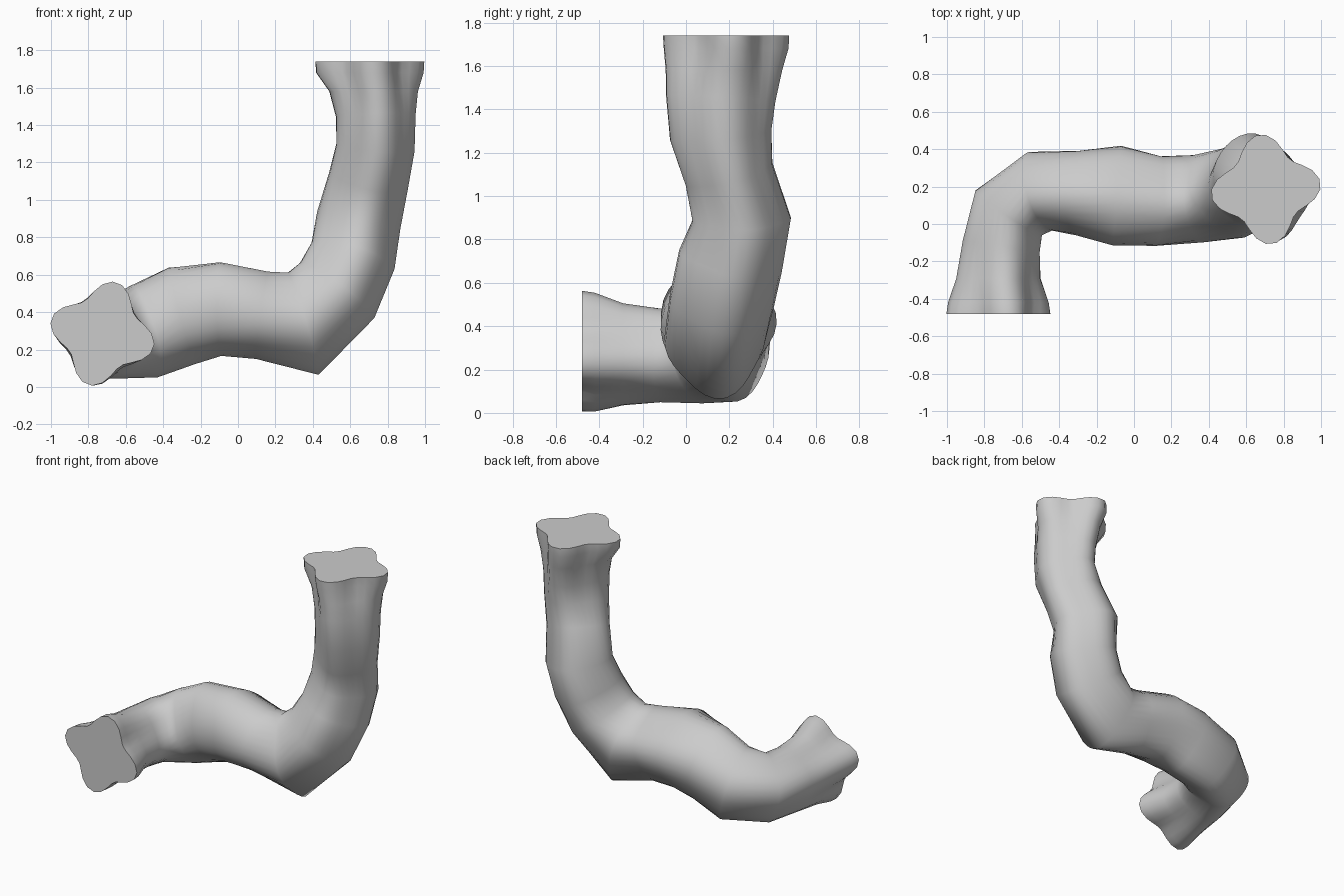
import bpy, bmesh
from math import cos, sin, pi, radians, exp
from mathutils import Vector

if "Cube" in bpy.data.objects:
    bpy.data.objects.remove(bpy.data.objects["Cube"])

SIDES = 32
# Path stations: centre x, y, z, half-width, half-height, lobe strength
STATIONS = [
    (-.725, -.48, .285, .285, .285, .18), (-.725, -.42, .28, .275, .28, .15),
    (-.725, -.29, .27, .23, .24, .09), (-.71, -.12, .265, .212, .22, .05),
    (-.67, .06, .265, .217, .225, .04), (-.50, .175, .297, .222, .26, .04),
    (-.30, .165, .38, .225, .27, .04), (-.09, .16, .412, .252, .248, .05),
    (.13, .13, .38, .235, .235, .05), (.345, .135, .35, .237, .275, .05),
    (.53, .165, .515, .245, .25, .05), (.615, .205, .70, .245, .235, .05),
    (.65, .255, .89, .228, .225, .06), (.70, .195, 1.1, .205, .215, .07),
    (.735, .16, 1.28, .237, .212, .07), (.737, .16, 1.45, .255, .215, .08),
    (.725, .175, 1.58, .272, .24, .12), (.705, .185, 1.68, .292, .292, .18),
    (.705, .185, 1.74, .295, .295, .18),
]
# Local knots: position, push, reach
KNOTS = [((.53, .36, 1.04), .08, .12), ((-.13, -.03, .55), .05, .14),
         ((.05, -.03, .5), .05, .14), ((-.13, .41, .35), .015, .15),
         ((-.15, -.02, .25), .03, .12), ((.37, .13, .09), .03, .15)]

centres = [Vector(s[:3]) for s in STATIONS]
n = len(centres)


def tangent(i):
    if i < 3:
        return Vector((0, 1, 0))
    if i > n - 4:
        return Vector((0, 0, 1))
    a = (centres[i] - centres[i - 1]).normalized()
    b = (centres[i + 1] - centres[i]).normalized()
    return (a + b).normalized()


# Lobed tube skinned along the path; the frame is level, then faces the front
bm = bmesh.new()
rings = []
for i, (s, c) in enumerate(zip(STATIONS, centres)):
    t = tangent(i)
    u = Vector((t.y, -t.x, 0)) if i < 7 else Vector((0, -1, 0))
    u = (u - t * u.dot(t)).normalized()
    v = u.cross(t)
    phase = radians(75 + 9 * i / (n - 1))
    ring = []
    for k in range(SIDES):
        ang = 2 * pi * k / SIDES
        r = (1 + s[5] * cos(4 * (ang - phase))) / (1 + s[5])
        p = c + u * (s[3] * r * cos(ang)) + v * (s[4] * r * sin(ang))
        out = (p - c).normalized()
        p += out * sum(push * exp(-((p - Vector(pos)).length / reach) ** 2)
                       for pos, push, reach in KNOTS)
        p.z = max(p.z, 0)
        ring.append(bm.verts.new(p))
    rings.append(ring)
for a, b in zip(rings, rings[1:]):
    for k in range(SIDES):
        j = (k + 1) % SIDES
        bm.faces.new((a[k], a[j], b[j], b[k]))

# Flat cut ends
bm.faces.new(rings[0][::-1])
bm.faces.new(rings[-1])
bmesh.ops.recalc_face_normals(bm, faces=bm.faces)

mesh = bpy.data.meshes.new("bent_branch")
bm.to_mesh(mesh)
bm.free()
branch = bpy.data.objects.new("bent_branch", mesh)
bpy.context.collection.objects.link(branch)
bpy.context.view_layer.objects.active = branch
branch.select_set(True)
bpy.ops.object.shade_smooth_by_angle(angle=radians(60))
